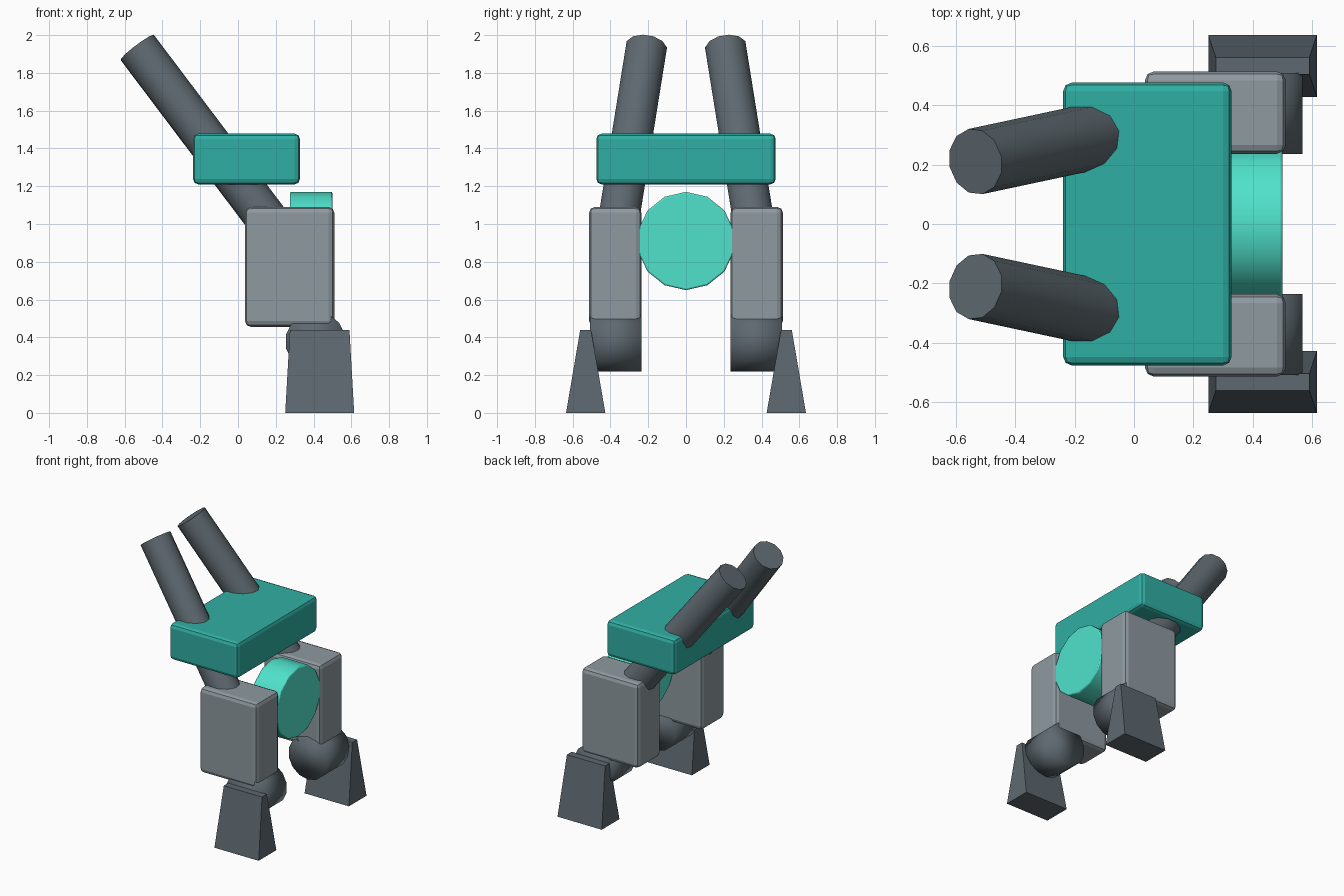
import bpy, bmesh, math
from mathutils import Vector

if "Cube" in bpy.data.objects:
    bpy.data.objects.remove(bpy.data.objects["Cube"])


def material(name, color):
    m = bpy.data.materials.new(name)
    m.diffuse_color = (*color, 1)
    m.use_nodes = True
    m.node_tree.nodes["Principled BSDF"].inputs["Base Color"].default_value = m.diffuse_color
    return m


TEAL = material("teal", (0.03, 0.43, 0.37))
AQUA = material("aqua", (0.08, 0.76, 0.60))
DARK = material("dark_grey", (0.11, 0.14, 0.16))
GREY = material("light_grey", (0.27, 0.32, 0.35))


def make(name, bm, mat, bevel=0.0, angle=None):
    bmesh.ops.recalc_face_normals(bm, faces=bm.faces)
    me = bpy.data.meshes.new(name)
    bm.to_mesh(me)
    bm.free()
    ob = bpy.data.objects.new(name, me)
    bpy.context.collection.objects.link(ob)
    me.materials.append(mat)
    if bevel:
        mod = ob.modifiers.new("bevel", 'BEVEL')
        mod.width = bevel
        mod.segments = 2
        mod.limit_method = 'ANGLE'
        mod.angle_limit = math.radians(40)
    if angle:
        bpy.ops.object.select_all(action='DESELECT')
        ob.select_set(True)
        bpy.context.view_layer.objects.active = ob
        bpy.ops.object.shade_smooth_by_angle(angle=math.radians(angle))
    return ob


def box(name, lo, hi, mat, bevel):
    bm = bmesh.new()
    bmesh.ops.create_cube(bm, size=1)
    for v in bm.verts:
        v.co = [(a + b) / 2 + c * (b - a) for a, b, c in zip(lo, hi, v.co)]
    return make(name, bm, mat, bevel)


def rod(name, a, b, r, sides, mat, bevel=0.0, angle=40):
    a, b = Vector(a), Vector(b)
    bm = bmesh.new()
    bmesh.ops.create_cone(bm, cap_ends=True, segments=sides, radius1=r,
                          radius2=r, depth=(b - a).length)
    rot = (b - a).to_track_quat('Z', 'Y')
    for v in bm.verts:
        v.co = rot @ v.co + (a + b) / 2
    return make(name, bm, mat, bevel, angle)


# Upper plate and central drum
box("upper_plate", (-0.238, -0.475, 1.21), (0.328, 0.475, 1.478), TEAL, 0.028)
rod("central_drum", (0.275, 0, 0.91), (0.5, 0, 0.91), 0.26, 14, AQUA, 0.008)

for s, side in ((-1, "front"), (1, "back")):
    # Thigh block
    y0, y1 = sorted((s * 0.236, s * 0.513))
    box(side + "_thigh_block", (0.037, y0, 0.456), (0.51, y1, 1.09), GREY, 0.03)

    # Rounded knee joint
    rod(side + "_knee_joint", (0.41, s * 0.236, 0.378), (0.41, s * 0.508, 0.378),
        0.16, 14, DARK, angle=100)

    # Leaning exhaust tube, its lower end buried in the thigh block
    rod(side + "_tube", (0.232, s * 0.373, 0.92), (-0.533, s * 0.21, 1.934),
        0.112, 12, DARK)

    # Tapered foot
    bm = bmesh.new()
    rings = []
    for x0, x1, ya, yb, z in ((0.25, 0.615, 0.427, 0.635, 0),
                              (0.275, 0.59, 0.503, 0.56, 0.44)):
        rings.append([bm.verts.new((x, s * y, z)) for x, y in
                      ((x0, ya), (x1, ya), (x1, yb), (x0, yb))])
    low, top = rings
    bm.faces.new(low)
    bm.faces.new(top)
    for i in range(4):
        j = (i + 1) % 4
        bm.faces.new((low[i], low[j], top[j], top[i]))
    make(side + "_foot", bm, DARK)
